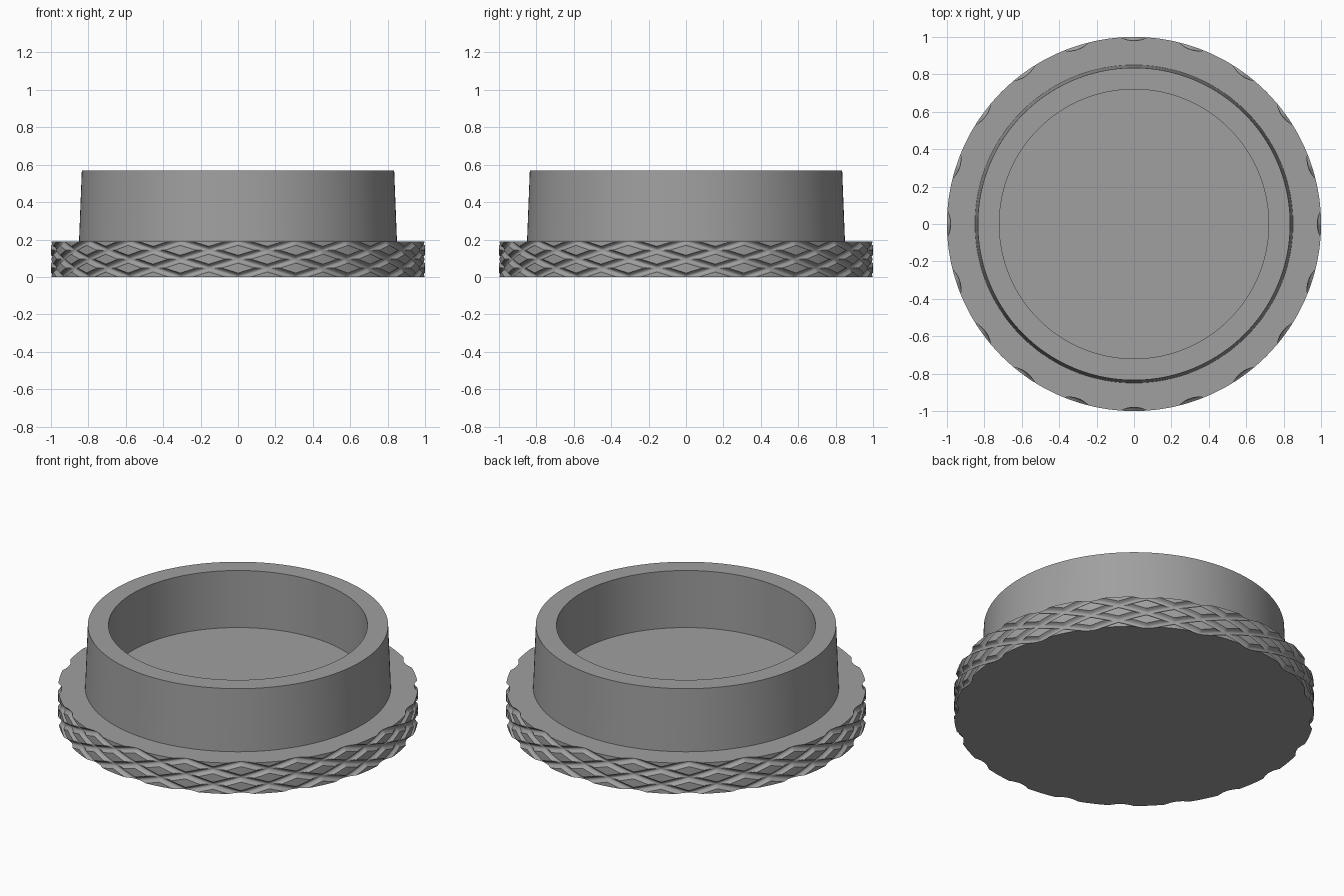
import bpy, bmesh, math

if "Cube" in bpy.data.objects:
    bpy.data.objects.remove(bpy.data.objects["Cube"])

COLS, ROWS = 720, 72        # lattice around and up the grip
PERIOD, HALF = 36, 8        # groove spacing and half width, in lattice steps
FLANGE_H, DEPTH = 0.19, 0.02

grey = bpy.data.materials.new("mid grey")
grey.diffuse_color = (0.35, 0.35, 0.35, 1)
grey.use_nodes = True
grey.node_tree.nodes["Principled BSDF"].inputs["Base Color"].default_value = grey.diffuse_color

bm = bmesh.new()


def groove(u):
    """Depth of a rounded groove at lattice distance u."""
    u = (u + PERIOD / 2) % PERIOD - PERIOD / 2
    return DEPTH * max(0, 1 - (u / HALF) ** 2)


def polar(r, i, z):
    a = 2 * math.pi * i / COLS
    return bm.verts.new((r * math.cos(a), r * math.sin(a), z))


# Knurled grip: two sets of opposed helical grooves on a diamond lattice
grip = {}
for j in range(ROWS + 1):
    for i in range(j % 2, COLS, 2):
        r = 1 - max(groove(i + j), groove(i - j))
        grip[i, j] = polar(r, i, FLANGE_H * j / ROWS)
for j in range(ROWS + 1):
    for i in range((j + 1) % 2, COLS, 2):
        corners = [(i, j - 1), ((i + 1) % COLS, j), (i, j + 1), ((i - 1) % COLS, j)]
        bm.faces.new([grip[c] for c in corners if c in grip])

# Underside
bm.faces.new([grip[i, 0] for i in range(0, COLS, 2)][::-1])

# Flange top, tapered collar, rim and inner wall
ring = [grip[i, ROWS] for i in range(0, COLS, 2)]
for r, z in [(0.85, 0.19), (0.835, 0.57), (0.72, 0.57), (0.72, 0.22)]:
    new = [polar(r, i, z) for i in range(0, COLS, 2)]
    n = len(new)
    for k in range(n):
        m = (k + 1) % n
        bm.faces.new((ring[k], ring[m], new[m], new[k]))
    ring = new

# Recessed floor
bm.faces.new(ring)
bmesh.ops.recalc_face_normals(bm, faces=bm.faces)

mesh = bpy.data.meshes.new("knurled_cap")
bm.to_mesh(mesh)
bm.free()
mesh.materials.append(grey)
cap = bpy.data.objects.new("knurled_cap", mesh)
bpy.context.collection.objects.link(cap)
bpy.context.view_layer.objects.active = cap
cap.select_set(True)
bpy.ops.object.shade_smooth_by_angle(angle=math.radians(30))
